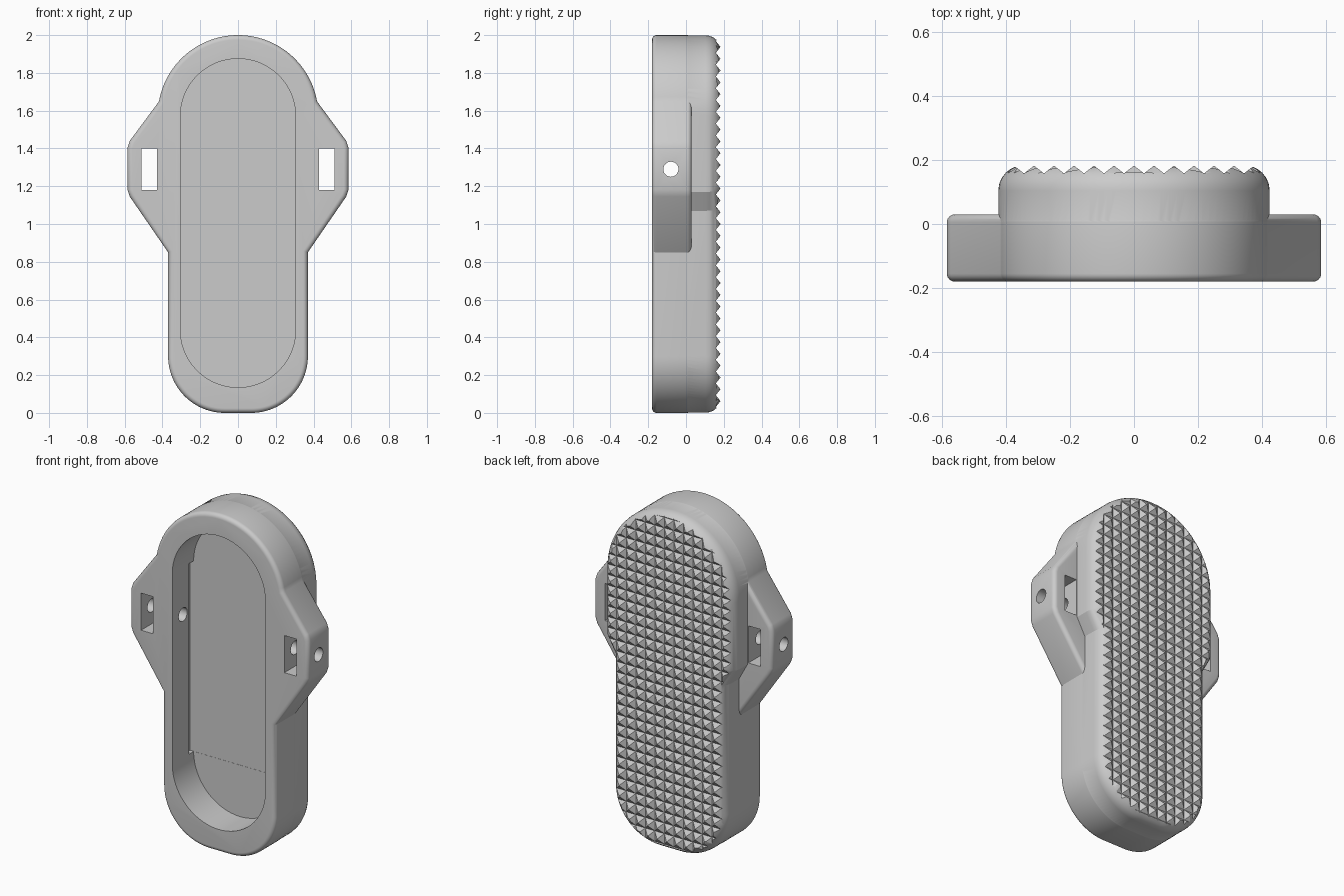
import bpy, bmesh, math

cube = bpy.data.objects.get("Cube")
if cube:
    bpy.data.objects.remove(cube)

FRONT, WING_BACK, BACK, PITCH = -0.18, 0.03, 0.184, 0.0625

grey = bpy.data.materials.new("light_grey")
grey.use_nodes = True
grey.diffuse_color = (0.6, 0.6, 0.6, 1)
grey.node_tree.nodes["Principled BSDF"].inputs["Base Color"].default_value = (0.6, 0.6, 0.6, 1)


def arc(cx, cz, r, start, end, n=24):
    angles = [math.radians(start + (end - start) * i / n) for i in range(n + 1)]
    return [(cx + r * math.cos(a), cz + r * math.sin(a)) for a in angles]


def mirrored(half):
    """Close a right-hand outline with its mirror image."""
    return half + [(-x, z) for x, z in reversed(half) if x > 1e-5]


def box(x0, x1, z0, z1):
    return [(x0, z0), (x1, z0), (x1, z1), (x0, z1)]


def prism(name, pts, lo, hi, axis="Y", front_round=0, back_round=0):
    """Extrude an outline along an axis, with optional rounded rims."""
    place = {"X": lambda a, b, h: (h, a, b),
             "Y": lambda a, b, h: (a, h, b),
             "Z": lambda a, b, h: (a, b, h)}[axis]
    bm = bmesh.new()
    ends = [[bm.verts.new(place(a, b, h)) for a, b in pts] for h in (lo, hi)]
    bm.faces.new(ends[0])
    bm.faces.new(ends[1])
    for i in range(len(pts)):
        j = (i + 1) % len(pts)
        bm.faces.new((ends[0][i], ends[0][j], ends[1][j], ends[1][i]))
    bmesh.ops.recalc_face_normals(bm, faces=bm.faces[:])
    for level, size in ((lo, front_round), (hi, back_round)):
        if size:
            rim = [e for e in bm.edges if all(abs(v.co.y - level) < 1e-5 for v in e.verts)]
            bmesh.ops.bevel(bm, geom=rim, offset=size, segments=6, profile=0.5,
                            affect="EDGES", clamp_overlap=False)
    mesh = bpy.data.meshes.new(name)
    bm.to_mesh(mesh)
    bm.free()
    obj = bpy.data.objects.new(name, mesh)
    mesh.materials.append(grey)
    bpy.context.collection.objects.link(obj)
    return obj


def combine(target, tool, operation="DIFFERENCE"):
    mod = target.modifiers.new("cut", "BOOLEAN")
    mod.operation, mod.solver, mod.object = operation, "EXACT", tool
    bpy.context.view_layer.objects.active = target
    bpy.ops.object.modifier_apply(modifier=mod.name)
    bpy.data.objects.remove(tool)


def comb(name, first, last, lo, hi, axis):
    """Row of V grooves whose ridges fall on whole multiples of the pitch."""
    ridge, valley = BACK - 0.0015, BACK - 0.026
    pts = []
    for i in range(first, last + 1):
        pts += [(i * PITCH, ridge), ((i + 0.5) * PITCH, valley)]
    pts += [(pts[-1][0], 0.3), (pts[0][0], 0.3)]
    if axis == "X":
        pts = [(y, z) for z, y in pts]
        return prism(name, pts, lo, hi, "X")
    # grooves running upright
    return prism(name, pts, lo, hi, "Z")


# Front plate with strap wings
foot = arc(0.07, 0.3, 0.3, -90, 0)
wing = [(0.37, 0.85), (0.573, 1.145), (0.585, 1.18), (0.585, 1.405), (0.573, 1.44)]
body = prism("grip_pad", mirrored(foot + wing + arc(0, 1.575, 0.425, 10, 90)),
             FRONT, WING_BACK, front_round=0.025, back_round=0.025)

# Thick body behind it, with a large rounded back rim
neck = [(0.37, 1.07), (0.425, 1.17)]
outline = mirrored(foot + neck + arc(0, 1.575, 0.425, 0, 90))
outline = [(x * 0.998, 1 + (z - 1) * 0.999) for x, z in outline]
combine(body, prism("back_body", outline, -0.1, BACK, back_round=0.08), "UNION")

# Grip pyramids: two crossing sets of grooves
combine(body, comb("cross_grooves", -2, 34, -0.7, 0.7, "X"))
combine(body, comb("upright_grooves", -9, 9, -0.1, 2.1, "Z"))

# Front recess, with a wider undercut along its straight sides
recess = arc(0, 0.44, 0.305, -90, 0) + arc(0, 1.57, 0.305, 0, 90)
combine(body, prism("recess", mirrored(recess), -0.3, 0.02))
combine(body, prism("undercut", box(-0.33, 0.33, 0.44, 1.57), -0.025, 0.021))

# Strap slots and the pin hole through both wings
for side in (-1, 1):
    combine(body, prism("slot", box(side * 0.43, side * 0.51, 1.18, 1.4), -0.3, 0.1))
combine(body, prism("pin_hole", arc(-0.08, 1.29, 0.04, 0, 345, 23), -0.7, 0.7, "X"))

bpy.ops.object.select_all(action="DESELECT")
body.select_set(True)
bpy.context.view_layer.objects.active = body
bpy.ops.object.shade_smooth_by_angle(angle=math.radians(25))
